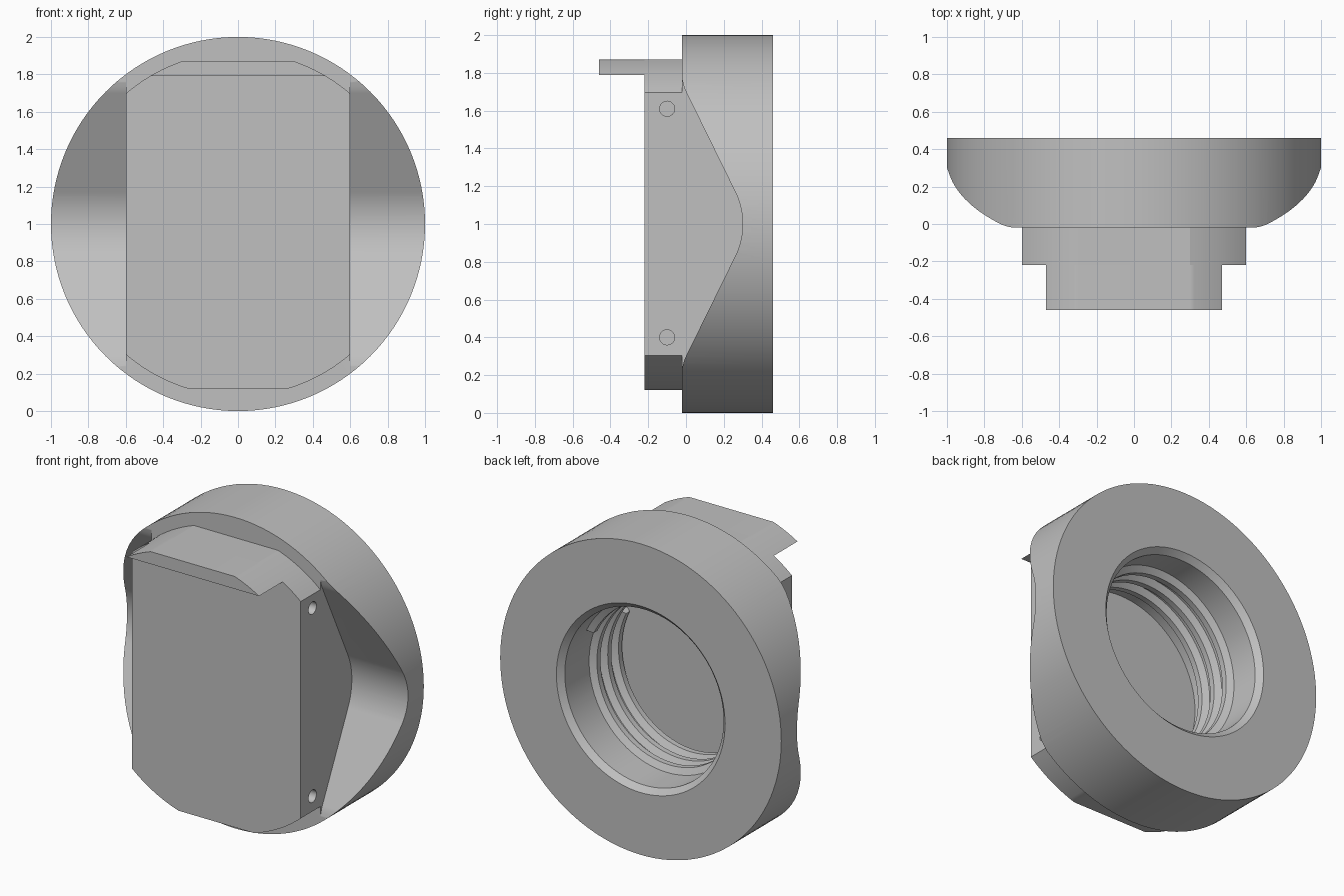
import bpy, bmesh
from math import sin, cos, asin, acos, pi, radians
from mathutils import Vector

old = bpy.data.objects.get("Cube")
if old:
    bpy.data.objects.remove(old, do_unlink=True)

GREY = (0.53, 0.53, 0.53, 1)
grey = bpy.data.materials.new("plain grey")
grey.use_nodes = True
grey.diffuse_color = GREY
grey.node_tree.nodes["Principled BSDF"].inputs["Base Color"].default_value = GREY

CZ = 1.0              # height of the round axis
FRONT, BACK = -0.02, 0.46
FLOOR = -0.12         # bottom of the bore
WALL = 0.565          # bore radius


def finish(name, bm):
    bmesh.ops.recalc_face_normals(bm, faces=bm.faces)
    mesh = bpy.data.meshes.new(name)
    bm.to_mesh(mesh)
    bm.free()
    mesh.materials.append(grey)
    ob = bpy.data.objects.new(name, mesh)
    bpy.context.collection.objects.link(ob)
    return ob


def prism(name, pts, start, end, along):
    """Extrude an outline; (x, z) runs along y, (y, z) runs along x."""
    bm = bmesh.new()
    place = (lambda p: (p[0], start, p[1])) if along == "y" else (lambda p: (start, p[0], p[1]))
    face = bm.faces.new([bm.verts.new(place(p)) for p in pts])
    out = bmesh.ops.extrude_face_region(bm, geom=[face])
    step = Vector((0, end - start, 0)) if along == "y" else Vector((end - start, 0, 0))
    bmesh.ops.translate(bm, vec=step, verts=[v for v in out["geom"] if isinstance(v, bmesh.types.BMVert)])
    return finish(name, bm)


def lathe(name, profile, steps=128):
    """Spin (radius, y) points about the round axis."""
    bm = bmesh.new()
    verts = [bm.verts.new((r, y, CZ)) for r, y in profile]
    edges = [bm.edges.new(pair) for pair in zip(verts, verts[1:])]
    bmesh.ops.spin(bm, geom=verts + edges, cent=(0, 0, CZ), axis=(0, 1, 0), angle=2 * pi, steps=steps)
    bmesh.ops.remove_doubles(bm, verts=bm.verts, dist=1e-5)
    return finish(name, bm)


def arc(radius, a0, a1, steps, cx=0.0, cz=CZ):
    return [(cx + radius * cos(a0 + (a1 - a0) * i / steps),
             cz + radius * sin(a0 + (a1 - a0) * i / steps)) for i in range(steps + 1)]


def cut(ob, cutter):
    cutter.hide_render = True
    mod = ob.modifiers.new("cut", "BOOLEAN")
    mod.operation, mod.solver, mod.object = "DIFFERENCE", "EXACT", cutter
    bpy.context.view_layer.objects.active = ob
    bpy.ops.object.modifier_apply(modifier=mod.name)


def smooth(ob):
    bpy.ops.object.select_all(action="DESELECT")
    ob.select_set(True)
    bpy.context.view_layer.objects.active = ob
    bpy.ops.object.shade_smooth_by_angle(angle=radians(20))
    mod = ob.modifiers.new("even shading", "WEIGHTED_NORMAL")
    mod.keep_sharp = True


# Round body
body = lathe("round_body", [(0, FRONT), (1, FRONT), (1, BACK), (0, BACK)])

# Finger notches on both sides: fillet, slope, rounded valley, mirrored in height
tilt = acos(0.898)
radius = 0.17 / sin(tilt)
valley = arc(radius, tilt, 0, 8, cx=0.30 - radius)
upper = [(-0.5, 1.77), (FRONT - 0.002, 1.77), (-0.018, 1.755), (-0.013, 1.735), (-0.007, 1.716), (0, 1.70)]
upper += valley
notch = upper + [(y, 2 * CZ - z) for y, z in reversed(upper[:-1])]
cutters = []
for side in (-1, 1):
    cutter = prism("notch_cutter", notch, side * 0.6, side * 1.2, "x")
    cut(body, cutter)
    cutters.append(cutter)

# Front plate: circle trimmed by flats on all four sides
R = 0.92
side_a = acos(0.6 / R)
top_a, low_a = asin(0.87 / R), asin(0.88 / R)
top_arc = arc(R, side_a, top_a, 10)
low_arc = arc(R, -low_a, -side_a, 10)
right = low_arc + top_arc
plate = prism("front_plate", right + [(-x, z) for x, z in reversed(right)], -0.22, FRONT, "y")

# Lip along the top of the plate
lip_arc = arc(R, asin(0.79 / R), top_a, 8)
lip = prism("top_lip", lip_arc + [(-x, z) for x, z in reversed(lip_arc)], -0.46, -0.22, "y")

# Blind bore with a chamfered mouth
bore = lathe("bore_cutter", [(0, 0.50), (0.64, 0.50), (WALL, 0.425), (WALL, FLOOR), (0, FLOOR)], 96)
cutters.append(bore)
cut(body, bore)
cut(plate, bore)

# Small pin holes in the plate sides
for side in (-1, 1):
    for z in (0.4, 1.61):
        ring = arc(0.04, 0, 2 * pi, 24, cx=-0.10, cz=z)[:-1]
        pin = prism("pin_cutter", ring, side * 0.5, side * 0.7, "x")
        cut(plate, pin)
        cutters.append(pin)

# Screw thread inside the bore: a ridge section swept along a helix
section = [(WALL + 0.008, 0.045), (0.525, 0.018), (0.525, -0.018), (WALL + 0.008, -0.045)]
bm = bmesh.new()
turns, seg, pitch = 3, 96, 0.11
rings = []
for i in range(turns * seg + 1):
    a = radians(25) + 2 * pi * i / seg
    y = 0.24 - pitch * i / seg
    rings.append([bm.verts.new((r * cos(a), y + dy, CZ + r * sin(a))) for r, dy in section])
for r0, r1 in zip(rings, rings[1:]):
    for k in range(4):
        n = (k + 1) % 4
        bm.faces.new((r0[k], r0[n], r1[n], r1[k]))
bm.faces.new(rings[0])
bm.faces.new(rings[-1])
thread = finish("screw_thread", bm)

for cutter in cutters:
    bpy.data.objects.remove(cutter, do_unlink=True)
for ob in (body, plate, lip, thread):
    smooth(ob)
